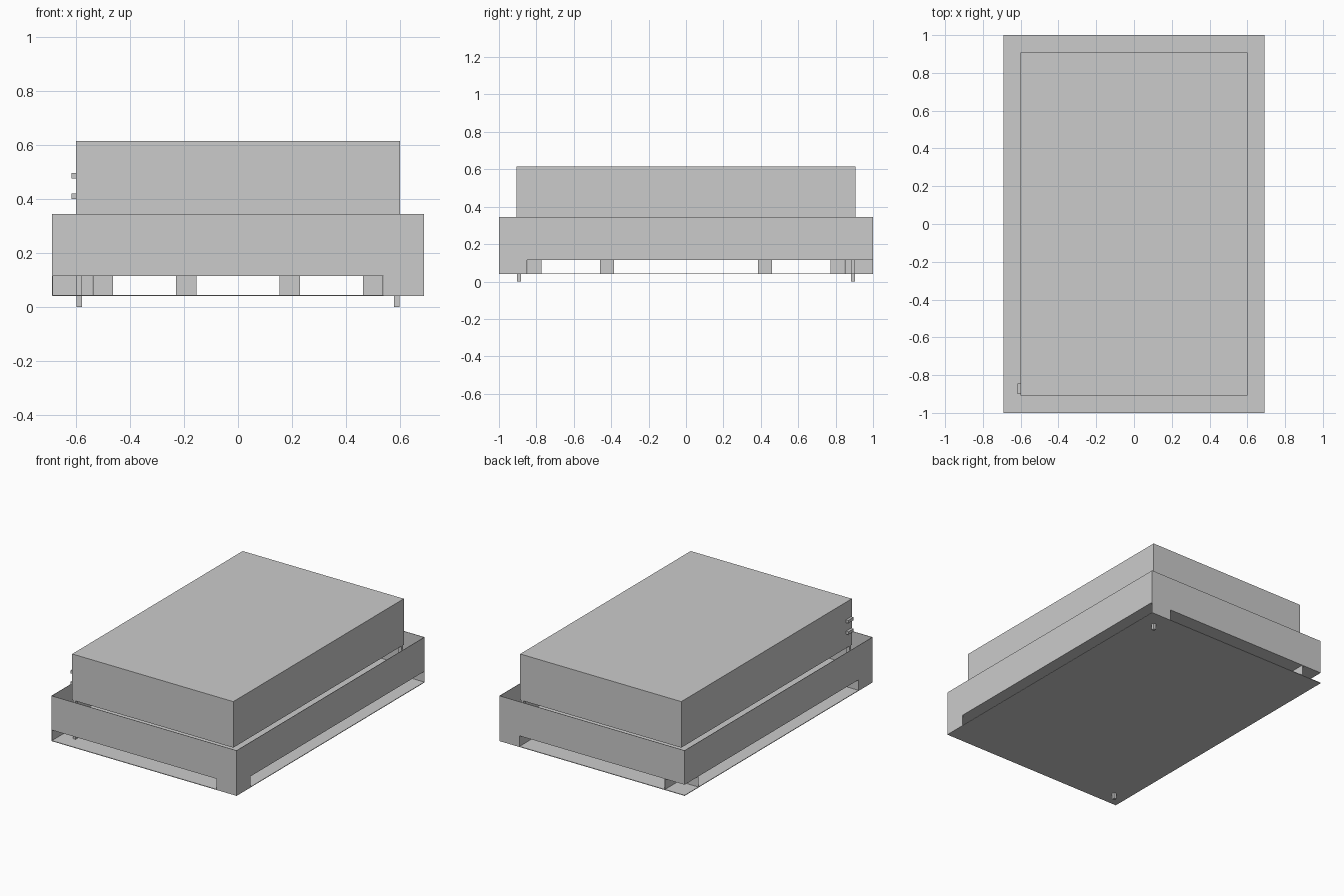
import bpy, bmesh

if "Cube" in bpy.data.objects:
    bpy.data.objects.remove(bpy.data.objects["Cube"])

W, D = 0.69, 1.0          # half width and half depth of the pallet
T = 0.004                 # sheet thickness
Z_BASE, Z_DECK, Z_RIM = 0.04, 0.115, 0.345


def boxes(name, ranges):
    """One object from boxes given as (x0, x1, y0, y1, z0, z1)."""
    bm = bmesh.new()
    for x0, x1, y0, y1, z0, z1 in ranges:
        r = bmesh.ops.create_cube(bm, size=1)
        for v in r["verts"]:
            v.co.x = x1 if v.co.x > 0 else x0
            v.co.y = y1 if v.co.y > 0 else y0
            v.co.z = z1 if v.co.z > 0 else z0
    me = bpy.data.meshes.new(name)
    bm.to_mesh(me)
    bm.free()
    ob = bpy.data.objects.new(name, me)
    bpy.context.collection.objects.link(ob)
    return ob


def open_box(name, x, y, w, d, z0, z1, floor=False):
    """Thin-walled square tube or tray."""
    bm = bmesh.new()
    bmesh.ops.create_cube(bm, size=1)
    for v in bm.verts:
        v.co = (x + v.co.x * 2 * w, y + v.co.y * 2 * d, z1 if v.co.z > 0 else z0)
    bm.normal_update()
    drop = [f for f in bm.faces if f.normal.z > 0.5 or (f.normal.z < -0.5 and not floor)]
    bmesh.ops.delete(bm, geom=drop, context='FACES')
    me = bpy.data.meshes.new(name)
    bm.to_mesh(me)
    bm.free()
    ob = bpy.data.objects.new(name, me)
    bpy.context.collection.objects.link(ob)
    m = ob.modifiers.new("Sheet", 'SOLIDIFY')
    m.thickness = T
    return ob


# Bottom plate and walled tray
boxes("bottom_plate", [(-W, W, -D, D, Z_BASE, Z_BASE + T)])
open_box("tray", 0, 0, W, D, Z_DECK, Z_RIM, floor=True)

# Angle-section corner legs: vertex position and the direction of both arms
L = 0.15
for name, x, y, s in (("front_right_leg", W, -D, -1), ("back_left_leg", -W + L, D - L, -1),
                      ("back_right_leg", W - L, D, 1), ("front_left_leg", -W, -D + L, 1)):
    xa, xb = sorted((x, x + s * L))
    ya, yb = sorted((y, y - s * L))
    xt = sorted((x, x + s * T))
    yt = sorted((y, y - s * T))
    boxes(name, [(xa, xb, *yt, Z_BASE, Z_DECK), (*xt, ya, yb, Z_BASE, Z_DECK)])

# Grid of spacer blocks between plate and tray
for i, x in enumerate((-0.5, -0.192, 0.192, 0.5)):
    for j, y in enumerate((-0.81, -0.423, 0.423, 0.81)):
        open_box(f"spacer_{i}_{j}", x, y, 0.0375, 0.0375, Z_BASE, Z_DECK)

# Diagonal locating pins
for name, s in (("front_left_pin", -1), ("back_right_pin", 1)):
    x, y = s * 0.588, s * 0.893
    boxes(name, [(x - 0.01, x + 0.01, y - 0.01, y + 0.01, 0, 0.305)])

# Upper housing and its two side fittings
boxes("housing", [(-0.6, 0.6, -0.907, 0.907, 0.305, 0.615)])
for i, z in enumerate((0.41, 0.487)):
    boxes(f"side_fitting_{i}", [(-0.617, -0.6, -0.9, -0.845, z - 0.01, z + 0.01)])
